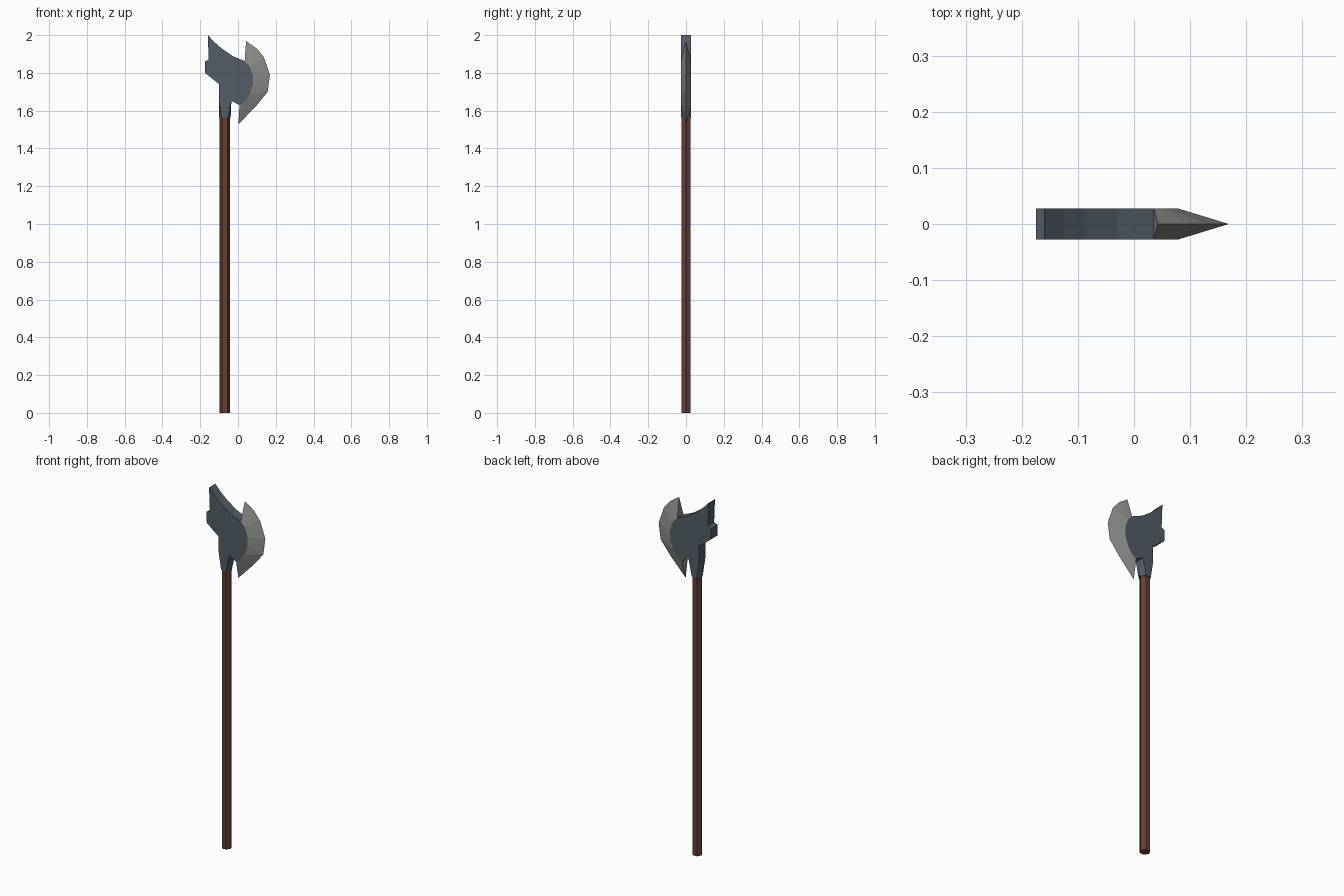
import bpy, bmesh, math

if "Cube" in bpy.data.objects:
    bpy.data.objects.remove(bpy.data.objects["Cube"])

T = 0.0275   # half thickness of the axe head
CX = -0.07   # shaft centre


def material(name, rgb):
    m = bpy.data.materials.new(name)
    m.diffuse_color = (*rgb, 1)
    m.use_nodes = True
    m.node_tree.nodes["Principled BSDF"].inputs["Base Color"].default_value = m.diffuse_color
    return m


def finish(bm, name, mat):
    bmesh.ops.recalc_face_normals(bm, faces=bm.faces)
    me = bpy.data.meshes.new(name)
    bm.to_mesh(me)
    bm.free()
    me.materials.append(mat)
    ob = bpy.data.objects.new(name, me)
    bpy.context.collection.objects.link(ob)
    return ob


wood = material("red brown wood", (0.13, 0.05, 0.035))
iron = material("dark slate iron", (0.085, 0.11, 0.135))
steel = material("pale steel", (0.27, 0.28, 0.26))


def hexagon(rx, ry):
    return [(CX + rx * math.cos(i * math.pi / 3),
             ry * math.sin(i * math.pi / 3) / math.sin(math.pi / 3)) for i in range(6)]


# hexagonal shaft
bm = bmesh.new()
rings = [[bm.verts.new((x, y, z)) for x, y in hexagon(0.027, 0.0235)] for z in (0, 1.6)]
for i in range(6):
    j = (i + 1) % 6
    bm.faces.new((rings[0][i], rings[0][j], rings[1][j], rings[1][i]))
bm.faces.new(rings[0])
bm.faces.new(rings[1])
finish(bm, "shaft", wood)

# head plate, the inner arc is shared with the blade
arc = [(0.035, 1.862), (0.062, 1.835), (0.079, 1.785), (0.078, 1.735),
       (0.06, 1.68), (0.038, 1.65), (0.008, 1.63)]
outline = [(-0.16, 2.0), (-0.125, 1.963), (-0.087, 1.93), (-0.03, 1.89)] + arc + [
    (-0.035, 1.652), (-0.1, 1.652), (-0.1, 1.74), (-0.175, 1.80), (-0.175, 1.86),
    (-0.155, 1.87)]
bm = bmesh.new()
f = bm.faces.new([bm.verts.new((x, -T, z)) for x, z in outline])
ext = bmesh.ops.extrude_face_region(bm, geom=[f])
bmesh.ops.translate(bm, vec=(0, 2 * T, 0),
                    verts=[v for v in ext["geom"] if isinstance(v, bmesh.types.BMVert)])
finish(bm, "axe_head", iron)

# socket: square at the top, narrowing to a hexagon round the shaft
bm = bmesh.new()
for x in (-0.1, -0.035):
    for y in (-T, T):
        bm.verts.new((x, y, 1.652))
for x, y in hexagon(0.031, T):
    bm.verts.new((x, y, 1.56))
bmesh.ops.convex_hull(bm, input=bm.verts)
finish(bm, "socket", iron)

# crescent blade tapering from the arc to a sharp edge
edge = [(0.043, 1.968), (0.098, 1.93), (0.137, 1.883), (0.169, 1.79),
        (0.157, 1.70), (0.098, 1.627), (0.002, 1.527)]
bm = bmesh.new()
outer = [bm.verts.new((x, 0, z)) for x, z in edge]
front = [bm.verts.new((x, -T, z)) for x, z in arc]
back = [bm.verts.new((x, T, z)) for x, z in arc]
for i in range(len(arc) - 1):
    for side in (front, back):
        bm.faces.new((side[i], side[i + 1], outer[i + 1]))
        bm.faces.new((side[i], outer[i + 1], outer[i]))
    bm.faces.new((front[i], front[i + 1], back[i + 1], back[i]))
for i in (0, -1):
    bm.faces.new((front[i], back[i], outer[i]))
finish(bm, "blade", steel)
